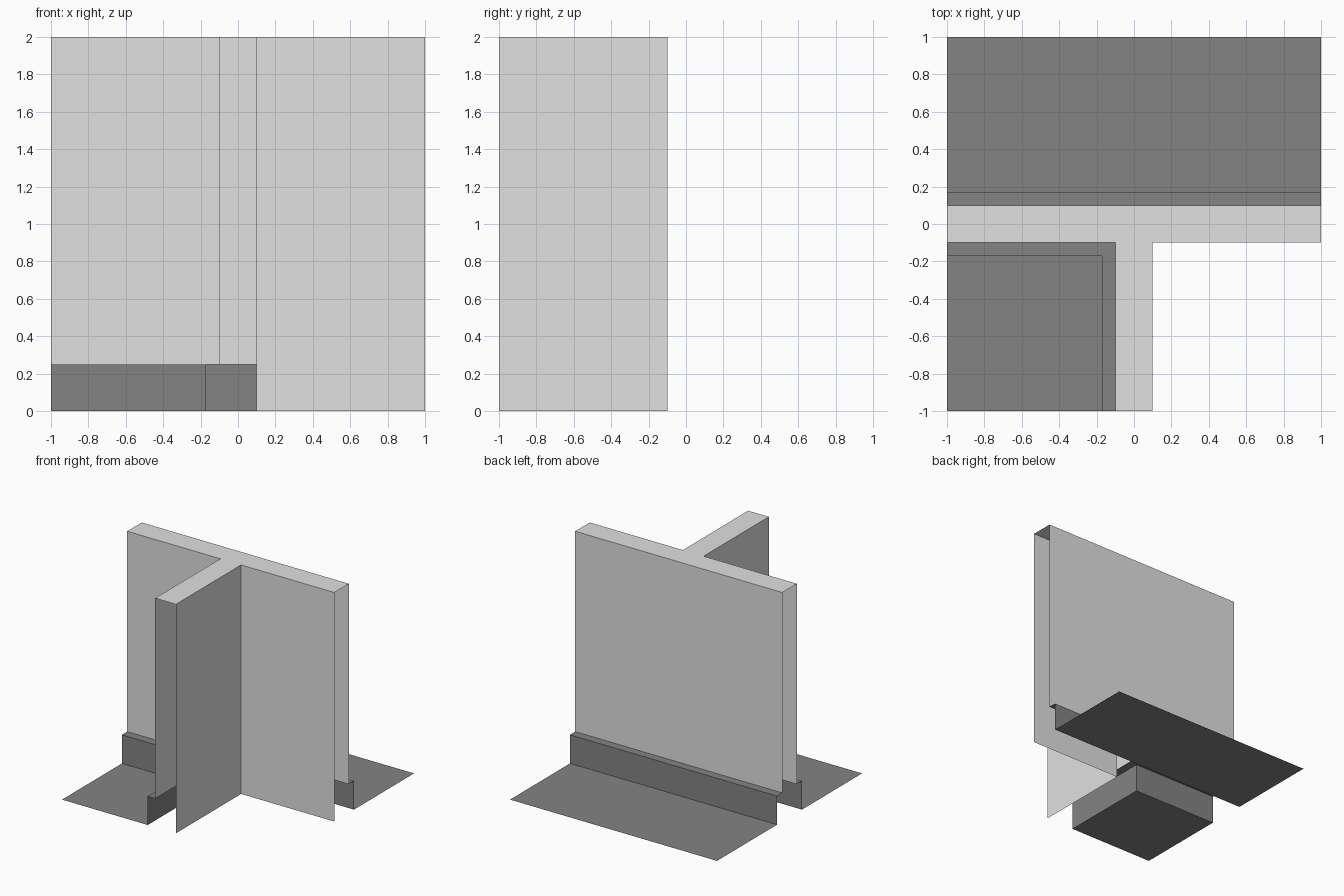
import bpy

if "Cube" in bpy.data.objects:
    bpy.data.objects.remove(bpy.data.objects["Cube"])

T = 0.1      # half wall thickness
S = 0.172    # outer face of the skirting
H = 0.25     # skirting height
TOP = 2.0


def material(name, v):
    m = bpy.data.materials.new(name)
    m.diffuse_color = (v, v, v, 1)
    m.use_nodes = True
    m.node_tree.nodes["Principled BSDF"].inputs["Base Color"].default_value = m.diffuse_color
    return m


light = material("light grey", 0.75)
dark = material("dark grey", 0.23)


def make(name, verts, faces, mat):
    me = bpy.data.meshes.new(name)
    me.from_pydata(verts, [], faces)
    me.materials.append(mat)
    ob = bpy.data.objects.new(name, me)
    bpy.context.collection.objects.link(ob)
    return ob


def at(path, z):
    return [(x, y, z) for x, y in path]


def strips(name, rows, mat):
    """Join successive polylines with quads (open surface)."""
    n = len(rows[0])
    faces = [(r * n + i, r * n + i + 1, (r + 1) * n + i + 1, (r + 1) * n + i)
             for r in range(len(rows) - 1) for i in range(n - 1)]
    return make(name, [p for row in rows for p in row], faces, mat)


def sheet(name, outline, z, mat):
    return make(name, at(outline, z), [tuple(range(len(outline)))], mat)


# Wall outlines seen from above, one per room; skirting runs parallel to them
def back(d):
    return [(1, d), (-1, d)]


def left(d):
    return [(-1, -d), (-d, -d), (-d, -1)]


right = [(T, -1), (T, -T), (1, -T)]

# Walls and skirting: open ended, bottom open
for name, path in (("back", back), ("left", left)):
    strips(name + "_wall", [at(path(T), H), at(path(T), TOP)], light)
    strips(name + "_skirting",
           [at(path(S), 0), at(path(S), H), at(path(T), H)], dark)
strips("right_wall", [at(right, 0), at(right, TOP)], light)

# Wall top: T shaped cap
sheet("wall_top", right + back(T) + left(T), TOP, light)

# Floors
sheet("back_floor", [(-1, S), (1, S), (1, 1), (-1, 1)], 0, dark)
sheet("left_floor", [(-1, -1), (-S, -1), (-S, -S), (-1, -S)], 0, dark)
